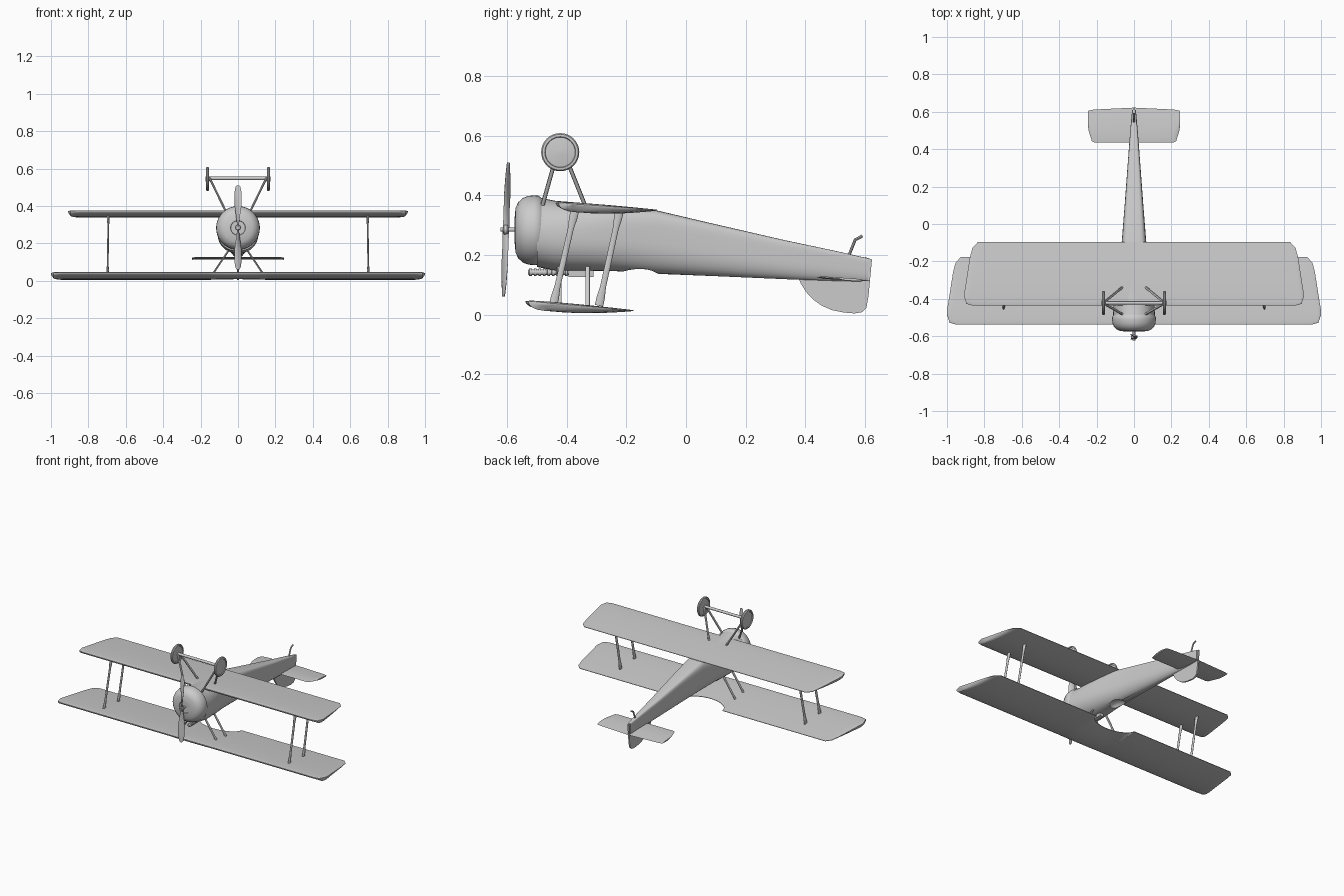
import bpy, bmesh, math
from mathutils import Vector

if "Cube" in bpy.data.objects:
    bpy.data.objects.remove(bpy.data.objects["Cube"])

grey = bpy.data.materials.new("light_grey")
grey.diffuse_color = (0.6, 0.6, 0.6, 1)
grey.use_nodes = True
grey.node_tree.nodes["Principled BSDF"].inputs["Base Color"].default_value = grey.diffuse_color


def finish(name, bm, angle=35):
    bmesh.ops.recalc_face_normals(bm, faces=bm.faces)
    me = bpy.data.meshes.new(name)
    bm.to_mesh(me)
    bm.free()
    ob = bpy.data.objects.new(name, me)
    bpy.context.collection.objects.link(ob)
    me.materials.append(grey)
    bpy.ops.object.select_all(action='DESELECT')
    ob.select_set(True)
    bpy.context.view_layer.objects.active = ob
    bpy.ops.object.shade_smooth_by_angle(angle=math.radians(angle))
    return ob


def loft(name, rings, angle=35):
    """Skin a list of equal-length closed rings and cap both ends."""
    bm = bmesh.new()
    rows = [[bm.verts.new(p) for p in r] for r in rings]
    n = len(rows[0])
    for a, b in zip(rows, rows[1:]):
        for i in range(n):
            j = (i + 1) % n
            bm.faces.new((a[i], a[j], b[j], b[i]))
    bm.faces.new(rows[0])
    bm.faces.new(rows[-1])
    return finish(name, bm, angle)


def lerp_table(pts, x):
    if x <= pts[0][0]:
        return pts[0][1]
    for (x0, y0), (x1, y1) in zip(pts, pts[1:]):
        if x <= x1:
            return y0 + (y1 - y0) * (x - x0) / (x1 - x0)
    return pts[-1][1]


def rod(name, a, b, wide, thin, n=10, flare=1.0):
    """Oval strut from a to b, long axis of the oval lying fore and aft."""
    a, b = Vector(a), Vector(b)
    d = (b - a).normalized()
    fore = Vector((0, 1, 0)) if abs(d.y) < 0.9 else Vector((0, 0, 1))
    fore = (fore - d * fore.dot(d)).normalized()
    side = d.cross(fore)
    rings = []
    for t, s in ((0, flare), (0.08, flare), (0.2, 1), (0.8, 1), (0.92, flare), (1, flare)):
        c = a.lerp(b, t)
        rings.append([c + (fore * math.cos(k) * wide + side * math.sin(k) * thin) * s
                      for k in (2 * math.pi * i / n for i in range(n))])
    return loft(name, rings)


def lathe(name, profile, centre, axis, n=32):
    """Revolve (radius, offset) pairs around the x or y axis."""
    rings = []
    for r, o in profile:
        ring = []
        for i in range(n):
            k = 2 * math.pi * i / n
            c, s = r * math.cos(k), r * math.sin(k)
            ring.append(Vector(centre) + Vector((o, c, s) if axis == 'x' else (c, o, s)))
        rings.append(ring)
    return loft(name, rings)


# Wings: flat on top, bellied underneath, rounded raked tips
def wing(name, tip, le, te, z_le, drop, notch=0.0):
    te_tab = [(tip - .075, te), (tip - .046, te - .03), (tip - .032, te - .085),
              (tip - .007, te - .245), (tip, te - .285)]
    le_tab = [(tip - .05, le), (tip - .014, le + .01), (tip, le + .055)]
    half = [.03 * i for i in range(6)] + [.1, .135, .145, .1499, .1501, .3, .5, .7]
    half += [tip - d for d in (.11, .075, .06, .046, .039, .032, .02, .014, .007, .003, 0)]
    xs = sorted({round(s * x, 5) for x in half for s in (-1, 1)})
    us = [0, .015, .05, .1, .2, .35, .5, .65, .8, .92, 1]
    rings = []
    for x in xs:
        y0, y1 = lerp_table(le_tab, abs(x)), lerp_table(te_tab, abs(x))
        if notch and abs(x) < .15:
            y1 -= notch * math.sqrt(1 - (x / .15) ** 2)
        thick = min(1, (y1 - y0) / .15)
        top, bottom = [], []
        for u in us:
            y = y0 + (y1 - y0) * u
            mean = z_le - drop * (y - le) / (te - le)
            f = (2.6 * math.sqrt(u) * (1 - u)) * thick
            top.append((x, y, mean + .005 * f + .001))
            bottom.append((x, y, mean - .024 * f - .002))
        rings.append(top + bottom[::-1])
    return loft(name, rings, 40)


wing("upper_wing", .91, -.437, -.097, .374, .023)
wing("lower_wing", 1.0, -.538, -.176, .044, .03, notch=.09)

# Fuselage: round at the nose, flat-topped and narrow at the tail
stations = [  # y, top, bottom, half width, squareness of upper half
    (-.50, .394, .160, .112, 2), (-.44, .382, .148, .110, 2.2), (-.34, .374, .147, .102, 2.8),
    (-.24, .366, .146, .088, 3.5), (-.10, .350, .137, .066, 5), (.10, .303, .129, .050, 6),
    (.33, .250, .119, .033, 6), (.50, .214, .112, .020, 6), (.61, .189, .108, .010, 6)]
rings = []
for y, zt, zb, w, e in stations:
    mid = zb + (zt - zb) * .48
    ring = []
    for i in range(40):
        k = 2 * math.pi * i / 40
        c, s = math.cos(k), math.sin(k)
        p = 2 / e if s > 0 else 2 / 2.2
        h = (zt - mid) if s > 0 else (mid - zb)
        ring.append((w * math.copysign(abs(c) ** p, c), y,
                     mid + h * math.copysign(abs(s) ** p, s)))
    rings.append(ring)
fuselage = loft("fuselage", rings, 30)

# Cockpit opening scooped from the underside
bm = bmesh.new()
bmesh.ops.create_uvsphere(bm, u_segments=24, v_segments=12, radius=1)
for v in bm.verts:
    v.co = Vector((v.co.x * .052, v.co.y * .066 - .155, v.co.z * .05 + .122))
cutter = finish("cockpit_cutter", bm)
cutter.hide_render = True
cutter.hide_viewport = True
cut = fuselage.modifiers.new("cockpit", 'BOOLEAN')
cut.operation = 'DIFFERENCE'
cut.object = cutter

# Engine cowl and propeller shaft
lathe("engine_cowl", [(.038, -.570), (.040, -.575), (.075, -.572), (.094, -.563), (.108, -.548),
                      (.115, -.53), (.117, -.51), (.116, -.495), (.108, -.485)], (0, 0, .283), 'y', 40)
lathe("propeller_shaft", [(.007, -.622), (.007, -.565)], (0, 0, .285), 'y', 12)
lathe("propeller_hub", [(.012, -.614), (.016, -.61), (.016, -.6), (.012, -.595)], (0, 0, .285), 'y', 16)

# Propeller: one twisted blade shape spanning both tips
rings = []
for t, chord, twist in ((-1, .006, 15), (-.96, .014, 16), (-.8, .021, 20), (-.5, .021, 30),
                        (-.2, .013, 50), (0, .011, 90), (.2, .013, 130), (.5, .021, 150),
                        (.8, .021, 160), (.96, .014, 164), (1, .006, 165)):
    a = math.radians(twist)
    ring = []
    for i in range(10):
        k = 2 * math.pi * i / 10
        c, s = chord * math.cos(k), .0045 * math.sin(k)
        ring.append((c * math.cos(a) - s * math.sin(a),
                     -.604 + .008 * t + c * math.sin(a) + s * math.cos(a), .286 + .225 * t))
    rings.append(ring)
loft("propeller", rings)

# Tail plane
rings = []
for x, y0, y1 in ((-.247, .53, .60), (-.243, .50, .606), (-.225, .442, .61), (-.21, .436, .612),
                  (0, .436, .622), (.21, .436, .612), (.225, .442, .61), (.243, .50, .606),
                  (.247, .53, .60)):
    def at(u, h):
        y = y0 + (y1 - y0) * u
        return (x, y, .126 - .07 * (y - .436) + h)
    rings.append([at(0, 0), at(.15, .004), at(.6, .004), at(1, 0), at(.6, -.004), at(.15, -.004)])
loft("tail_plane", rings, 40)

# Fin and rudder plate
outline = [(.375, .128), (.385, .105), (.402, .077), (.425, .052), (.455, .030), (.49, .015),
           (.53, .007), (.565, .004), (.59, .008), (.605, .022), (.612, .06), (.624, .185),
           (.60, .193), (.59, .12)]
loft("rudder", [[(x, y, z) for y, z in outline] for x in (-.005, .005)])

# Tail skid
rod("tail_skid_leg", (0, .545, .195), (0, .568, .252), .005, .005, 8)
rod("tail_skid_foot", (0, .566, .25), (0, .592, .264), .005, .005, 8)

# Struts and wheels, mirrored left and right
for s, side in ((-1, "left"), (1, "right")):
    for y_top, y_low, which in ((-.372, -.446, "front"), (-.222, -.292, "rear")):
        rod(f"{which}_wing_strut_{side}", (s * .693, y_top, .352), (s * .697, y_low, .03),
            .010, .0045, 12, 1.4)
    for y, which in ((-.425, "front"), (-.33, "rear")):
        rod(f"{which}_centre_strut_{side}", (s * .045, y, .17), (s * .14, y, .03), .008, .005)
    for y0, y1, which in ((-.43, -.482, "front"), (-.412, -.338, "rear")):
        rod(f"{which}_gear_leg_{side}", (s * .152, y0, .55), (s * .062, y1, .365), .007, .006)
    lathe(f"wheel_{side}", [(.050, -.004), (.052, -.009), (.060, -.008), (.064, -.003), (.064, .003),
                            (.060, .008), (.052, .009), (.050, .004)], (s * .163, -.422, .545), 'x')
    lathe(f"wheel_cover_{side}", [(.008, -.010), (.050, -.005), (.050, .005), (.008, .010)],
          (s * .163, -.422, .545), 'x')
lathe("axle", [(.009, -.16), (.009, .16)], (0, -.422, .548), 'x', 14)

# Gun: ringed barrel jacket and receiver box
jacket = [(.007, -.53)]
for i in range(9):
    y = -.525 + i * .015
    jacket += [(.013, y), (.013, y + .008), (.009, y + .0085), (.009, y + .0145)]
lathe("gun_barrel", jacket, (0, 0, .142), 'y', 12)
bm = bmesh.new()
bmesh.ops.create_cube(bm, size=1)
for v in bm.verts:
    v.co = Vector((v.co.x * .026, v.co.y * .085 - .352, v.co.z * .032 + .143))
finish("gun_body", bm)
